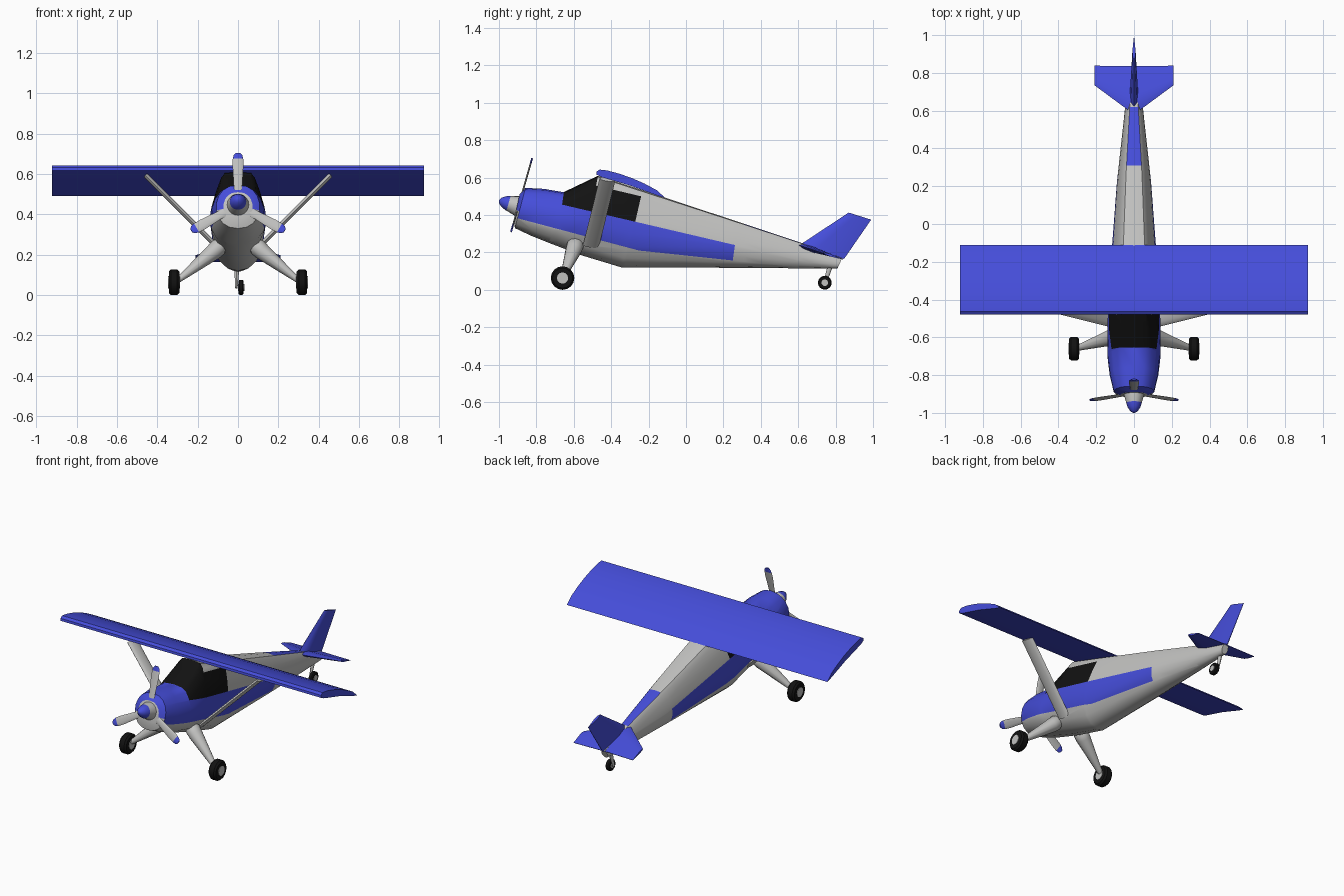
import bpy, bmesh, math
from mathutils import Vector as V

if "Cube" in bpy.data.objects:
    bpy.data.objects.remove(bpy.data.objects["Cube"])


def material(name, col):
    m = bpy.data.materials.new(name)
    m.diffuse_color = (*col, 1)
    m.use_nodes = True
    m.node_tree.nodes["Principled BSDF"].inputs["Base Color"].default_value = m.diffuse_color
    return m


GREY, BLUE, BLACK = 0, 1, 2
MATS = [material("light grey", (.54, .54, .53)),
        material("blue", (.06, .075, .7)),
        material("black", (.006, .006, .006))]


def finish(name, bm, angle=35):
    bmesh.ops.recalc_face_normals(bm, faces=bm.faces)
    me = bpy.data.meshes.new(name)
    bm.to_mesh(me)
    bm.free()
    for m in MATS:
        me.materials.append(m)
    ob = bpy.data.objects.new(name, me)
    bpy.context.collection.objects.link(ob)
    bpy.ops.object.select_all(action='DESELECT')
    ob.select_set(True)
    bpy.context.view_layer.objects.active = ob
    bpy.ops.object.shade_smooth_by_angle(angle=math.radians(angle))
    return ob


def loft(rings, mats):
    """Closed skin through rings of points; one material per segment."""
    bm = bmesh.new()
    vs = [[bm.verts.new(p) for p in r] for r in rings]
    n = len(vs[0])
    for k, (a, b) in enumerate(zip(vs, vs[1:])):
        for i in range(n):
            j = (i + 1) % n
            bm.faces.new((a[i], a[j], b[j], b[i])).material_index = mats[min(k, len(mats) - 1)]
    bm.faces.new(vs[0]).material_index = mats[0]
    bm.faces.new(vs[-1]).material_index = mats[-1]
    return bm


def sweep(name, stations, chord, mats=(GREY,), n=12):
    """Elliptical bar through (point, half chord, half thickness)."""
    d = (V(stations[-1][0]) - V(stations[0][0])).normalized()
    c = V(chord)
    c = (c - d * c.dot(d)).normalized()
    t = d.cross(c)
    ang = [2 * math.pi * i / n for i in range(n)]
    rings = [[V(p) + c * a * math.cos(u) + t * b * math.sin(u) for u in ang] for p, a, b in stations]
    return finish(name, loft(rings, mats))


def lathe(name, origin, axis, profile, mats, n=20):
    """Turned part: profile is (radius, distance along axis)."""
    o, ax = V(origin), V(axis)
    side = V((0, 0, 1)) if abs(ax.x) > .9 else V((1, 0, 0))
    return sweep(name, [(o + ax * h, r, r) for r, h in profile], side, mats, n)


def fin(name, root_le, root_te, tip_le, tip_te, normal, thick):
    """Tail surface with a thin lens section."""
    nrm = V(normal)
    sec = [(0, 0), (.1, .7), (.35, 1), (1, .1), (1, -.1), (.35, -1), (.1, -.7)]
    rings = [[V(l).lerp(V(t), f) + nrm * h * k for f, h in sec]
             for l, t, k in ((root_le, root_te, thick), (tip_le, tip_te, thick * .4))]
    return finish(name, loft(rings, [BLUE]))


# Fuselage: stations (top y, top z, bottom y, bottom z, half width, boxiness)
stations = [(-.89, .51, -.92, .37, .072, 0), (-.858, .545, -.915, .33, .108, 0),
            (-.76, .54, -.83, .29, .13, .2), (-.655, .522, -.73, .25, .142, .5),
            (-.47, .61, -.56, .185, .14, 1), (-.24, .535, -.345, .12, .13, 1),
            (.26, .37, .2, .118, .09, 1), (.62, .25, .6, .115, .048, 1),
            (.835, .17, .81, .115, .022, .5)]
cabin = [(0, 0), (.4, .03), (.72, .12), (.93, .27), (1, .44), (.93, .6), (.78, .77), (.6, .93), (.47, .985), (0, 1)]
rings = []
for ty, tz, by, bz, w, box in stations:
    half = []
    for i, (cx, ct) in enumerate(cabin):
        a = math.pi * i / (len(cabin) - 1)
        x = w * (math.sin(a) ** .85 * (1 - box) + cx * box) if 0 < i < 9 else 0
        t = (1 - math.cos(a)) / 2 * (1 - box) + ct * box
        half.append(V((x, by + (ty - by) * t, bz + (tz - bz) * t)))
    rings.append(half + [V((-p.x, p.y, p.z)) for p in half[-2:0:-1]])
bm = loft(rings, [GREY])

# Paint lines, each a cut through two (y, z) points
lines = {"stripe_top": ((-.66, .455), (.26, .24)), "stripe_low": ((-.91, .385), (-.25, .21)),
         "stripe_aft": ((-.25, .21), (.25, .157)), "roof": ((-.43, .545), (-.24, .50)),
         "screen": ((-.665, .44), (-.65, .54)), "window_end": ((-.27, .37), (-.24, .50)),
         "stripe_end": ((.25, .157), (.262, .24)), "dorsal": ((.31, .1), (.31, .4)),
         "screen_top": ((-.56, .185), (-.47, .61))}


def side(name, c):
    """Positive above a flat line, or behind an upright one."""
    (y0, z0), (y1, z1) = lines[name]
    dy, dz = y1 - y0, z1 - z0
    s = (c.z - z0) * dy - (c.y - y0) * dz
    return s if abs(dy) > abs(dz) else -s


for (y0, z0), (y1, z1) in lines.values():
    bmesh.ops.bisect_plane(bm, geom=bm.verts[:] + bm.edges[:] + bm.faces[:], dist=1e-5,
                           plane_co=(0, y0, z0), plane_no=(0, -(z1 - z0), y1 - y0))
bmesh.ops.recalc_face_normals(bm, faces=bm.faces)
for f in bm.faces:
    c = f.calc_center_median()
    up = lambda k: side(k, c) > 0
    blue_zone = up("stripe_low") and up("stripe_aft") and not up("stripe_end")
    if f.normal.y < -.9:
        f.material_index = GREY
    elif blue_zone and (not up("stripe_top") or not up("screen")):
        f.material_index = BLUE
    elif up("stripe_top") and up("screen") and not up("window_end") and (
            not up("roof") or not up("screen_top")):
        f.material_index = BLACK
    elif up("dorsal") and c.y < .7 and f.normal.z > .8:
        f.material_index = BLUE
finish("fuselage", bm, 30)

# Wing
airfoil = [(-.48, .617), (-.478, .632), (-.462, .643), (-.42, .638), (-.36, .622), (-.29, .598),
           (-.22, .567), (-.155, .532), (-.112, .492), (-.15, .503), (-.3, .558), (-.45, .602)]
finish("wing", loft([[V((x, y, z)) for y, z in airfoil] for x in (-.922, 0, .922)], [BLUE]), 30)

# Tail surfaces
fin("vertical_fin", (0, .6, .235), (0, .845, .165), (0, .87, .413), (0, .99, .375), (1, 0, 0), .022)


def wheel(name, x, y, z, r, w):
    lathe(name + "_tyre", (x, y, z), (1, 0, 0),
          [(r * .6, -w), (r * .85, -w), (r, -w * .6), (r, w * .6), (r * .85, w), (r * .6, w)], [BLACK], 16)
    lathe(name + "_hub", (x, y, z), (1, 0, 0), [(r * .48, -w - .003), (r * .48, w + .003)], [GREY], 12)


for s, tag in ((1, "right"), (-1, "left")):
    fin(tag + "_stabiliser", (0, .58, .247), (0, .835, .165), (s * .21, .735, .197), (s * .21, .838, .163),
        (0, .3, .95), .016)
    # Wing struts and main gear
    sweep(tag + "_wing_strut", [((s * .10, -.508, .235), .043, .013), ((s * .455, -.42, .59), .043, .013)], (0, 1, 0))
    sweep(tag + "_gear_leg", [((s * .075, -.588, .255), .035, .03), ((s * .095, -.592, .238), .046, .044),
                              ((s * .12, -.6, .215), .044, .042), ((s * .295, -.655, .075), .016, .014)], (0, 1, 0))
    wheel(tag + "_wheel", s * .317, -.66, .063, .063, .026)

# Tail wheel
wheel("tail_wheel", .015, .742, .038, .037, .013)
sweep("tail_wheel_strut", [((-.008, .742, .035), .009, .006), ((-.006, .772, .13), .014, .012)], (0, 1, 0))

# Spinner and propeller, pitched nose-up
tilt = math.radians(16)
axis = V((0, -math.cos(tilt), math.sin(tilt)))
hub = V((0, -.896, .447))
lathe("spinner", hub, axis, [(.058, -.04), (.056, 0), (.043, .045), (.041, .055), (.033, .078), (.018, .1), (.004, .108)],
      [GREY, GREY, GREY, BLUE])
up_dir = V((0, math.sin(tilt), math.cos(tilt)))
for k in range(3):
    a = k * 2 * math.pi / 3
    d = up_dir * math.cos(a) + V((1, 0, 0)) * math.sin(a)
    sweep("propeller_blade_%d" % (k + 1),
          [(hub + d * r, w, .005) for r, w in ((.02, .017), (.12, .022), (.2, .027), (.238, .026), (.256, .021), (.267, .011))],
          axis.cross(d), [GREY, GREY, GREY, BLUE], 10)
